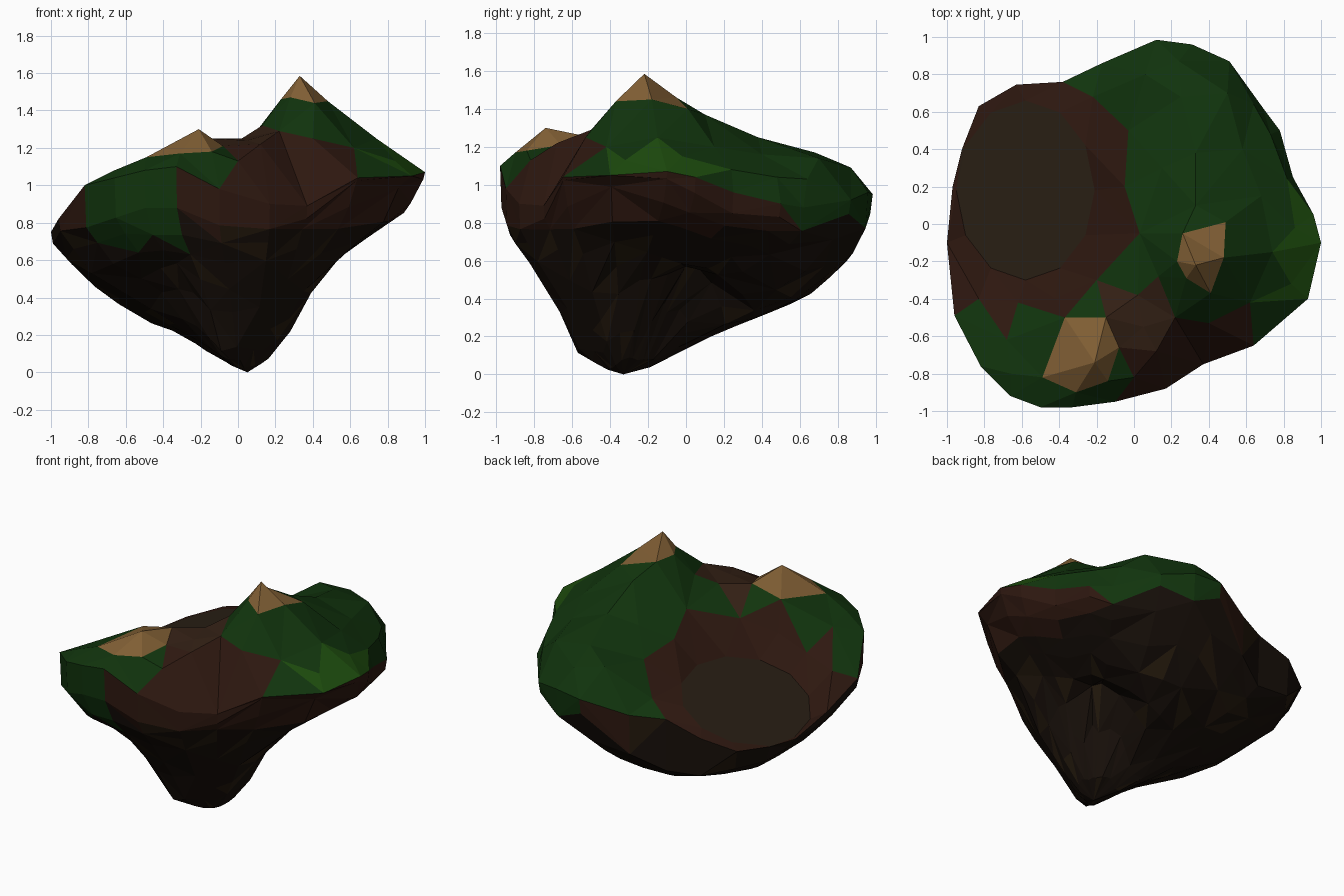
import bpy, math, random
from mathutils import Vector
from mathutils.geometry import delaunay_2d_cdt

if "Cube" in bpy.data.objects:
    bpy.data.objects.remove(bpy.data.objects["Cube"])

random.seed(4)
COLORS = {
    "grass": (.0055, .034, .004), "bright_grass": (.012, .07, .004),
    "soil": (.027, .009, .005), "trail": (.032, .014, .007),
    "mud": (.021, .013, .007), "sand": (.22, .115, .035),
    "rock": (.009, .005, .003), "pale_rock": (.018, .01, .004),
}
MATS = {}
for name, rgb in COLORS.items():
    MATS[name] = bpy.data.materials.new(name)
    MATS[name].diffuse_color = (*rgb, 1)
KEYS = list(COLORS)


def make(name, verts, faces, paint):
    """Flat-shaded mesh; paint(face_indices, centre) gives a material name."""
    me = bpy.data.meshes.new(name)
    me.from_pydata(verts, [], faces)
    for k in KEYS:
        me.materials.append(MATS[k])
    for p in me.polygons:
        p.material_index = KEYS.index(paint(list(p.vertices), p.center))
    ob = bpy.data.objects.new(name, me)
    bpy.context.collection.objects.link(ob)
    return ob


def interp(pts, x):
    if x <= pts[0][0]:
        return pts[0][1]
    for (a, za), (b, zb) in zip(pts, pts[1:]):
        if x <= b:
            return za + (zb - za) * (x - a) / (b - a)
    return pts[-1][1]


# Rim of the island, clockwise from the left
RIM = [(-1, -.1, .75), (-.97, .2, .67), (-.92, .4, .68), (-.83, .63, .71), (-.63, .745, .79),
       (-.38, .76, .86), (-.17, .86, .87), (.12, .985, .95), (.31, .96, .96), (.51, .87, .92),
       (.69, .62, .88), (.78, .5, .9), (.85, .25, .96), (.96, .05, 1.04), (1, -.1, 1.07),
       (.93, -.4, 1.05), (.64, -.65, 1.04), (.37, -.75, .89), (.17, -.88, .9), (-.1, -.95, .98),
       (-.33, -.98, 1.1), (-.5, -.98, 1.08), (-.66, -.92, 1.04), (-.82, -.76, 1.0),
       (-.96, -.49, .82)]
# Two sandy peaks: summit first, then the foot of the sand cap
TALL_PEAK = [(.33, -.22, 1.585), (.26, -.05, 1.46), (.49, .01, 1.4), (.48, -.18, 1.45),
             (.41, -.37, 1.44), (.28, -.29, 1.47), (.23, -.2, 1.46)]
LOW_PEAK = [(-.21, -.74, 1.3), (-.37, -.5, 1.2), (-.15, -.5, 1.25), (-.08, -.66, 1.21),
            (-.14, -.84, 1.18), (-.31, -.9, 1.17), (-.49, -.82, 1.15)]
# Slopes, ridge and pass between the peaks
SLOPES = [(.33, .1, 1.37), (.33, .38, 1.25), (.25, .68, 1.17), (.24, .87, 1.09), (.5, .7, 1.14),
          (.58, .4, 1.16), (.68, .15, 1.2), (.74, -.15, 1.25), (.62, -.42, 1.2),
          (.4, -.53, 1.25), (.22, -.5, 1.29), (.12, -.68, 1.22), (.0, -.82, 1.13),
          (.02, -.38, 1.25), (.13, -.28, 1.32), (.05, -.55, 1.24), (.03, -.05, 1.2),
          (-.05, .2, 1.11), (-.03, .5, 1.08), (-.22, .68, .93), (.06, .8, 1.12), (.15, .3, 1.19),
          (-.2, -.3, 1.1), (-.42, -.4, 1.02), (-.62, -.42, .93), (-.68, -.62, 1.05),
          (-.83, -.4, .87), (-.66, -.8, 1.08), (.86, -.02, 1.15), (.84, -.32, 1.13),
          (.73, .48, 1.04), (.64, .64, 1.03), (.82, .24, 1.08)]
# Round mud flat, tipped down to the left
LAKE_C, LAKE_R = (-.58, .18), (.37, .48)
LAKE = []
for i in range(12):
    a = i * math.tau / 12
    x, y = LAKE_C[0] + LAKE_R[0] * math.cos(a), LAKE_C[1] + LAKE_R[1] * math.sin(a)
    LAKE.append((x, y, .83 + .4 * (x + .55)))

# Land surface: triangulate all the points above
n = len(RIM)
pts = RIM + LAKE + TALL_PEAK + LOW_PEAK + SLOPES


def loop(start, count):
    return [(start + i, start + (i + 1) % count) for i in range(count)]


TALL0 = n + len(LAKE)
LOW0 = TALL0 + len(TALL_PEAK)
edges = loop(0, n) + loop(n, 12) + loop(TALL0 + 1, 6) + loop(LOW0 + 1, 6)
v2, _, tris, orig, _, _ = delaunay_2d_cdt([Vector(p[:2]) for p in pts], edges, [], 1, 1e-5)
top = [(v.x, v.y, pts[o[0]][2] if o else .9) for v, o in zip(v2, orig)]
CAPS = [set(range(TALL0, TALL0 + 7)), set(range(LOW0, LOW0 + 7))]


def paint_land(idx, c):
    if any(all(cap.intersection(orig[i]) for i in idx) for cap in CAPS):
        return "sand"
    d = math.hypot((c.x - LAKE_C[0]) / LAKE_R[0], (c.y - LAKE_C[1]) / LAKE_R[1])
    if d < 1:
        return "mud"
    if d < 1.42 and c.x < .02:
        return "soil"
    if -.12 < c.x < .14 and -.68 < c.y < -.27:
        return "trail"
    if (-.02 < c.x < .66 and c.y < -.47 and c.z < 1.22) or (c.x < -.84 and c.y < -.2):
        return "soil"
    if c.x > .78 and -.5 < c.y < .12:
        return "bright_grass"
    return "grass"


make("land_surface", top, tris, paint_land)

# Underside: lower outlines seen from the front, right and three angled directions
FRONT = [(-1, .7), (-.8, .48), (-.53, .28), (-.28, .2), (-.07, .02), (.1, 0), (.26, .18),
         (.4, .44), (.54, .61), (.72, .74), (.9, .86), (1, 1.05)]
SIDE = [(-.98, .9), (-.92, .71), (-.87, .66), (-.66, .32), (-.58, .12), (-.43, .02), (-.25, 0),
        (.15, .21), (.63, .4), (.78, .53), (.93, .68), (.99, .92)]
DIAG_A = [(-1.11, .65), (-.93, .44), (-.69, .33), (-.54, .17), (-.41, -.08), (-.2, -.13),
          (-.06, -.11), (.07, .016), (.18, .25), (.34, .37), (.75, .57), (.93, .75)]
DIAG_B = [(-.978, 1.1), (-.816, .652), (-.71, .559), (-.566, .296), (-.297, -.11),
          (-.228, -.123), (.04, .015), (.59, .203), (.853, .34), (1.04, .684)]
DIAG_C = [(-.925, .617), (-.8, .448), (-.456, .198), (-.138, .073), (.175, .073), (.437, .123),
          (.656, .242), (.84, .373), (1.08, .648)]


def keel(x, y):
    u, f = .819 * x + .574 * y, .819 * y - .574 * x
    a = (interp(DIAG_A, u) - .423 * f) / .906
    b = (interp(DIAG_B, .574 * y - .819 * x) - .423 * (.574 * x + .819 * y)) / .906
    c = (interp(DIAG_C, -u) + .423 * f) / .906
    hollow = .2 * math.exp(-((x - .22) ** 2 + (y - .02) ** 2) / .03)   # cave on the right
    return max(interp(FRONT, x), interp(SIDE, y), a, b, c, 0) + hollow


TIP = (.05, -.33)
verts, faces = list(RIM), []
for t in (.99, .92, .81, .67, .53, .39, .26, .13):
    for x, y, z in RIM:
        s = t + (random.uniform(-.02, .02) if .2 < t < .9 else 0)
        px, py = TIP[0] + (x - TIP[0]) * s, TIP[1] + (y - TIP[1]) * s
        verts.append((px, py, min(keel(px, py), z - .35 * (1 - t))))
rings = len(verts) // n
for r in range(rings - 1):
    for i in range(n):
        j = (i + 1) % n
        a, b, c, d = r * n + i, r * n + j, (r + 1) * n + j, (r + 1) * n + i
        faces += [(a, b, c), (a, c, d)] if (r + i) % 2 else [(a, b, d), (b, c, d)]
verts.append((*TIP, 0))
last = (rings - 1) * n
faces += [(last + i, last + (i + 1) % n, len(verts) - 1) for i in range(n)]


def paint_rock(idx, c):
    if -.85 < c.x < -.28 and c.y < -.76 and c.z > .68:
        return "grass"
    if c.x > -.1 and c.y > .5 and c.z > .84:
        return "grass"
    if c.z > .78:
        return "soil"
    return "pale_rock" if random.random() < .12 else "rock"


make("rocky_underside", verts, faces, paint_rock)

for m in bpy.data.materials:
    if m.users and not m.is_grease_pencil:
        m.use_nodes = True
        m.node_tree.nodes["Principled BSDF"].inputs["Base Color"].default_value = m.diffuse_color
